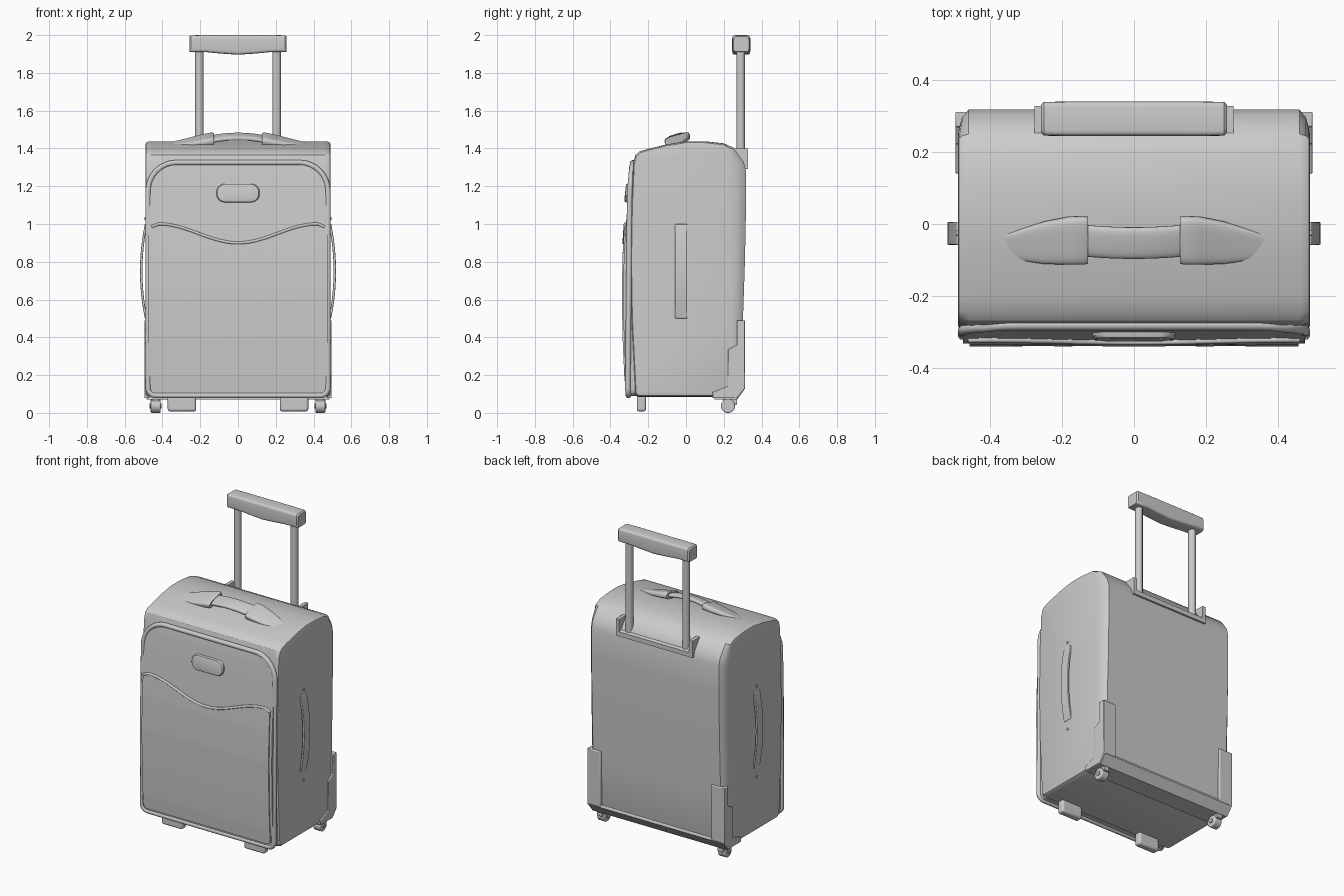
import bpy, bmesh, math
from mathutils import Vector

if "Cube" in bpy.data.objects:
    bpy.data.objects.remove(bpy.data.objects["Cube"], do_unlink=True)

grey = bpy.data.materials.new("light grey")
grey.use_nodes = True
COLOUR = (0.6, 0.6, 0.6, 1)
grey.diffuse_color = COLOUR
grey.node_tree.nodes["Principled BSDF"].inputs["Base Color"].default_value = COLOUR


def activate(obj):
    bpy.ops.object.select_all(action='DESELECT')
    obj.select_set(True)
    bpy.context.view_layer.objects.active = obj


def make(name, verts, faces, bevel=0.0, angle=35):
    me = bpy.data.meshes.new(name)
    me.from_pydata([tuple(v) for v in verts], [], faces)
    bm = bmesh.new()
    bm.from_mesh(me)
    bmesh.ops.recalc_face_normals(bm, faces=bm.faces)
    bm.to_mesh(me)
    bm.free()
    obj = bpy.data.objects.new(name, me)
    bpy.context.collection.objects.link(obj)
    me.materials.append(grey)
    if bevel:
        mod = obj.modifiers.new("Bevel", 'BEVEL')
        mod.width, mod.segments, mod.limit_method = bevel, 3, 'ANGLE'
    activate(obj)
    bpy.ops.object.shade_smooth_by_angle(angle=math.radians(angle))
    return obj


def bridge(name, rings, bevel=0.0, angle=35):
    """Skin a list of equal rings and cap both ends."""
    n = len(rings[0])
    verts = [p for r in rings for p in r]
    faces = [(k * n + i, k * n + (i + 1) % n, (k + 1) * n + (i + 1) % n, (k + 1) * n + i)
             for k in range(len(rings) - 1) for i in range(n)]
    faces += [tuple(range(n)), tuple(range(len(verts) - n, len(verts)))]
    return make(name, verts, faces, bevel, angle)


def prism(name, profile, x0, x1, bevel=0.0):
    """Extrude a (y, z) profile along x."""
    return bridge(name, [[(x, y, z) for y, z in profile] for x in (x0, x1)], bevel)


def box(name, x0, x1, y0, y1, z0, z1, bevel=0.0):
    return prism(name, [(y0, z0), (y1, z0), (y1, z1), (y0, z1)], x0, x1, bevel)


def loft(name, sections, tilt=0.0, power=5, n=28):
    """Rounded sections along x, each (x, y, z, half depth, half height)."""
    rings = []
    for x, y, z, a, b in sections:
        ring = []
        for i in range(n):
            t = math.tau * i / n
            c, s = math.cos(t), math.sin(t)
            u = a * math.copysign(abs(c) ** (2 / power), c)
            v = b * math.copysign(abs(s) ** (2 / power), s)
            ring.append((x, y + u * math.cos(tilt) - v * math.sin(tilt),
                         z + u * math.sin(tilt) + v * math.cos(tilt)))
        rings.append(ring)
    return bridge(name, rings, 0, 40)


def tube(name, pts, radius, cyclic=False):
    cu = bpy.data.curves.new(name, 'CURVE')
    cu.dimensions = '3D'
    cu.bevel_depth, cu.bevel_resolution, cu.use_fill_caps = radius, 3, True
    sp = cu.splines.new('POLY')
    sp.points.add(len(pts) - 1)
    for p, co in zip(sp.points, pts):
        p.co = (*co, 1)
    sp.use_cyclic_u = cyclic
    obj = bpy.data.objects.new(name, cu)
    bpy.context.collection.objects.link(obj)
    cu.materials.append(grey)
    activate(obj)
    bpy.ops.object.convert(target='MESH')
    bpy.ops.object.shade_smooth_by_angle(angle=math.radians(40))


def rounded(x, z0, z1, r_low, r_high):
    """Outline of a rounded rectangle, counter-clockwise in (x, z)."""
    pts = []
    for cx, cz, r, start in ((x, z1, r_high, 0), (-x, z1, r_high, 90),
                             (-x, z0, r_low, 180), (x, z0, r_low, 270)):
        ox, oz = cx - math.copysign(r, cx), cz + (r if cz == z0 else -r)
        for i in range(9):
            t = math.radians(start + i * 11.25)
            pts.append((ox + r * math.cos(t), oz + r * math.sin(t)))
    return pts


# Main shell: side profile lofted across the width with softened rims
shell = [(-.255, .085), (.25, .085), (.28, .10), (.295, .15), (.30, .45), (.312, .8),
         (.318, 1.1), (.318, 1.28), (.305, 1.33), (.25, 1.405), (.20, 1.427), (.10, 1.438),
         (0, 1.438), (-.10, 1.422), (-.20, 1.398), (-.245, 1.385), (-.268, 1.365),
         (-.28, 1.32), (-.29, 1.1), (-.295, .8), (-.29, .5), (-.275, .2), (-.27, .10)]
rings = []
for x, inset, f in ((.49, .025, .1), (.487, .011, .4), (.478, .004, .75), (.46, 0, 1),
                    (-.46, 0, 1), (-.478, .004, .75), (-.487, .011, .4), (-.49, .025, .1)):
    ring = []
    for y, z in shell:
        yy = .23 + (y - .23) * f if y > .23 else y * (1 - inset * 2)
        ring.append((x, yy, .76 + (z - .76) * (1 - inset)))
    rings.append(ring)
bridge("suitcase_shell", rings, 0, 32)

# Front panel: curved depth by height
DEPTH = [(.07, -.309), (.2, -.320), (.4, -.329), (.65, -.333), (.85, -.328),
         (1.0, -.318), (1.15, -.306), (1.3, -.292), (1.36, -.28)]


def depth(z):
    for (z0, y0), (z1, y1) in zip(DEPTH, DEPTH[1:]):
        if z <= z1:
            return y0 + (y1 - y0) * (z - z0) / (z1 - z0)
    return DEPTH[-1][1]


def wave(x):
    a = abs(x)
    return .90 + .10 * math.sin(math.pi / 2 * min(a / .42, 1)) ** 2 - .5 * max(a - .425, 0)


def panel(name, half, low, high, lift, back):
    """Solid curved panel between two heights given as functions of x."""
    cols, rows = 48, 28
    xs = [-half * math.cos(math.pi * i / cols) for i in range(cols + 1)]
    grid = []
    for x in xs:
        a, b = low(x), high(x)
        grid.append([(x, a + (b - a) * j / rows) for j in range(rows + 1)])
    front = [(x, depth(z) - lift, z) for c in grid for x, z in c]
    rear = [(x, back, z) for c in grid for x, z in c]
    n, w = len(front), rows + 1
    faces = []
    for i in range(cols):
        for j in range(rows):
            q = (i * w + j, (i + 1) * w + j, (i + 1) * w + j + 1, i * w + j + 1)
            faces += [q, tuple(k + n for k in reversed(q))]
    rim = ([i * w for i in range(cols + 1)] + [cols * w + j for j in range(1, w)]
           + [i * w + rows for i in range(cols - 1, -1, -1)] + list(range(rows - 1, 0, -1)))
    faces += [(p, q, q + n, p + n) for p, q in zip(rim, rim[1:] + rim[:1])]
    make(name, front + rear, faces, 0, 40)


def corner(x, half, r):
    d = max(abs(x) - (half - r), 0)
    return r - math.sqrt(max(r * r - d * d, 0))


panel("front_panel", .476, lambda x: .09 + corner(x, .476, .035),
      lambda x: 1.325 - corner(x, .476, .15), 0, -.25)
panel("front_pocket", .458, lambda x: .115 + corner(x, .458, .03), wave, .007, -.28)
tube("front_piping", [(x, depth(z) + .006, z)
                      for x, z in rounded(.476, .092, 1.325, .04, .15)], .0145, True)
tube("pocket_trim", [(x, depth(wave(x)) - .004, wave(x))
                     for x in [-.458 + .916 * i / 50 for i in range(51)]], .008)

# Oval plate on the upper front panel
badge = rounded(.115, 1.115, 1.213, .045, .045)
bridge("front_plate", [[(x * s, depth(z) + o, 1.164 + (z - 1.164) * s) for x, z in badge]
                       for o, s in ((.015, 1), (-.008, 1), (-.015, .95), (-.018, .82))])

# Top carry handle and its two tapered mounts
loft("top_handle_grip", [(.15 * t, -.045 - .008 * (1 - t * t), 1.447 + .016 * (1 - t * t),
                          .045, .014) for t in [i / 10 for i in range(-10, 11)]],
     math.radians(16), 3)
for side, s in (("left", 1), ("right", -1)):
    loft(side + "_top_handle_mount",
         [(s * .128, -.045, 1.450, .066, .020), (s * .136, -.045, 1.452, .068, .022),
          (s * .18, -.046, 1.445, .068, .020), (s * .25, -.052, 1.433, .060, .016),
          (s * .36, -.062, 1.416, .035, .010)], math.radians(16), 4)

# Side carry handles with rivets
for side, s in (("left", 1), ("right", -1)):
    steps = [i / 16 for i in range(-16, 17)]
    outer = [(s * (.493 + .026 * (1 - t * t)), .75 + .25 * t) for t in steps]
    inner = [(s * (.480 + .026 * (1 - t * t)), .75 + .25 * t) for t in reversed(steps)]
    bridge(side + "_side_handle", [[(x, y, z) for x, z in outer + inner]
                                   for y in (-.058, .006)], .004)
    for where, z in (("upper", 1.03), ("lower", .44)):
        tube(f"{side}_{where}_rivet", [(s * .48, -.026, z), (s * .495, -.026, z)], .008)

# Telescopic handle
for side, s in (("left", 1), ("right", -1)):
    tube(side + "_pole", [(s * .205, .29, 1.28), (s * .205, .29, 1.93)], .0235)
    a, b = sorted((s * .253, s * .277))
    prism(side + "_bracket_end", [(.25, 1.40), (.328, 1.40), (.328, 1.29), (.30, 1.29)], a, b)
prism("bracket_bar", [(.27, 1.335), (.328, 1.32), (.328, 1.29), (.29, 1.29)], -.275, .275)
loft("pull_grip", [(x, .2925, (2 + low) / 2 - e / 2, .048 - e, (2 - low) / 2 - e / 2)
                   for x, low, e in ((-.258, 1.912, .008), (-.250, 1.91, .001), (-.17, 1.91, 0),
                                     (-.10, 1.903, 0), (0, 1.896, 0), (.10, 1.903, 0),
                                     (.17, 1.91, 0), (.250, 1.91, .001), (.258, 1.912, .008))],
     0, 7)

# Rear corner guards, base rail, wheels and front feet
guard = [(.312, .49), (.27, .49), (.27, .36), (.222, .335), (.222, .14), (.14, .11),
         (.14, .078), (.27, .078), (.312, .13)]
prism("rear_base_rail", [(.15, .072), (.15, .10), (.27, .12), (.305, .145),
                         (.312, .128), (.272, .072)], -.485, .485)
for side, s in (("left", 1), ("right", -1)):
    a, b = sorted((s * .47, s * .496))
    prism(side + "_guard_side", guard, a, b, .004)
    a, b = sorted((s * .40, s * .49))
    box(side + "_guard_back", a, b, .28, .312, .13, .49, .005)
    a, b = sorted((s * .41, s * .462))
    wheel = [(.222 + .037 * math.cos(t), .037 + .037 * math.sin(t))
             for t in [math.tau * i / 28 for i in range(28)]]
    prism(side + "_wheel", wheel, a, b, .006)
    tube(side + "_axle", [(a - .006, .222, .037), (b + .006, .222, .037)], .014)
    box(side + "_wheel_mount", a + .006, b - .006, .195, .27, .045, .09, .003)
    a, b = sorted((s * .222, s * .372))
    box(side + "_front_foot", a, b, -.26, -.212, .008, .10, .012)
